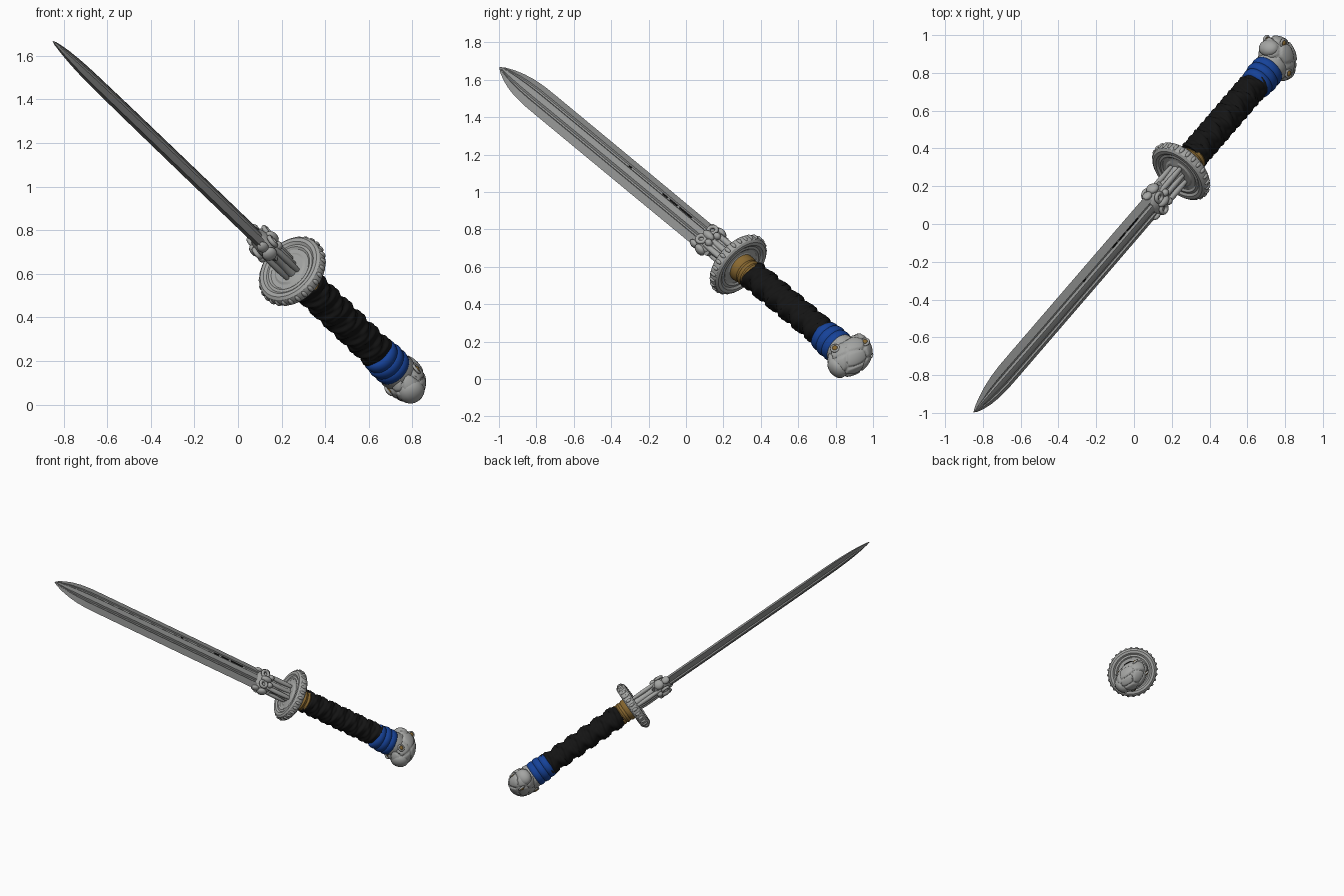
import bpy, math, random
from mathutils import Vector, Matrix

if "Cube" in bpy.data.objects:
    bpy.data.objects.remove(bpy.data.objects["Cube"])

random.seed(4)
TAU = 2 * math.pi

# Sword frame: local x = blade width, y = blade thickness, z = towards the tip
A = Vector((-0.553, -0.642, 0.531)).normalized()
U = Vector((0, 0.637, 0.771))
U = (U - A * U.dot(A)).normalized()
V = A.cross(U)
th = math.radians(22)
W = U * math.cos(th) + V * math.sin(th)
T = A.cross(W)
FRAME = Matrix((W, T, A)).transposed().to_4x4()
FRAME.translation = Vector((0.249, 0.279, 0.612))


def material(name, rgb):
    m = bpy.data.materials.new(name)
    m.diffuse_color = (*rgb, 1)
    m.use_nodes = True
    m.node_tree.nodes["Principled BSDF"].inputs["Base Color"].default_value = m.diffuse_color
    return m


STEEL = material("steel", (0.29, 0.295, 0.29))
SILVER = material("silver", (0.37, 0.375, 0.365))
BLACK = material("black_cord", (0.007, 0.007, 0.007))
BLUE = material("blue_cord", (0.008, 0.055, 0.32))
GOLD = material("gold", (0.25, 0.14, 0.03))


def skin(name, rings, mat, angle=40):
    """Join rings of points (same count) into a capped solid."""
    n = len(rings[0])
    verts = [p for r in rings for p in r]
    faces = [(i * n + j, i * n + (j + 1) % n, (i + 1) * n + (j + 1) % n, (i + 1) * n + j)
             for i in range(len(rings) - 1) for j in range(n)]
    faces += [tuple(reversed(range(n))), tuple(range(len(verts) - n, len(verts)))]
    me = bpy.data.meshes.new(name)
    me.from_pydata(verts, [], faces)
    me.materials.append(mat)
    ob = bpy.data.objects.new(name, me)
    bpy.context.collection.objects.link(ob)
    ob.matrix_world = FRAME
    finish(ob, angle)
    return ob


def finish(ob, angle):
    bpy.ops.object.select_all(action='DESELECT')
    ob.select_set(True)
    bpy.context.view_layer.objects.active = ob
    bpy.ops.object.shade_smooth_by_angle(angle=math.radians(angle))


def lathe(name, profile, mat, sx=1.0, sy=1.0, n=48, angle=40):
    """Turned part from (radius, z) pairs, listed from low z to high z."""
    return skin(name, [[(r * sx * math.cos(TAU * j / n), r * sy * math.sin(TAU * j / n), z)
                        for j in range(n)] for r, z in profile], mat, angle)


def blob(name, loc, scale, mat):
    """Small rounded lump."""
    rings = []
    for i in range(9):
        a = math.pi * (0.02 + 0.96 * i / 8)
        rings.append([(loc[0] + scale[0] * math.sin(a) * math.cos(TAU * j / 14),
                       loc[1] + scale[1] * math.sin(a) * math.sin(TAU * j / 14),
                       loc[2] - scale[2] * math.cos(a)) for j in range(14)])
    return skin(name, rings, mat, 60)


def torus(name, loc, major, minor, mat, turn):
    bpy.ops.mesh.primitive_torus_add(major_radius=major, minor_radius=minor,
                                     major_segments=20, minor_segments=8)
    ob = bpy.context.object
    ob.name = name
    ob.data.materials.append(mat)
    ob.matrix_world = FRAME @ Matrix.Translation(loc) @ turn
    finish(ob, 60)
    return ob


# Double-edged blade: bevels, a groove on each side of a raised mid ridge
half = [(0.083, 0.0), (0.05, 0.019), (0.043, 0.023), (0.036, 0.015), (0.026, 0.015),
        (0.018, 0.027), (0, 0.029)]
upper = half + [(-w, t) for w, t in half[-2::-1]]
section = upper + [(w, -t) for w, t in upper[-2:0:-1]]
rings = []
for z, kw, kt in [(0.17, 0.94, 1), (0.3, 0.96, 1), (0.8, 0.97, 1), (1.3, 0.97, 0.97), (1.6, 0.97, 0.9),
                  (1.7, 0.96, 0.85), (1.78, 0.88, 0.75), (1.85, 0.72, 0.62), (1.91, 0.5, 0.45),
                  (1.96, 0.24, 0.25), (1.985, 0.03, 0.04)]:
    rings.append([(w * kw, t * kt, z) for w, t in section])
skin("blade", rings, STEEL, 20)

# Dark slits lying in the groove
for z0, z1 in [(0.42, 0.52), (0.54, 0.6), (0.62, 0.66), (0.92, 0.94)]:
    skin("groove_slit", [[(x, y, z) for x, y in
         [(0.027, -0.019), (0.034, -0.019), (0.034, -0.013), (0.027, -0.013)]] for z in (z0, z1)], BLACK)

# Blade neck with side prongs between guard and blade
lathe("blade_neck", [(0.06, 0.0), (0.055, 0.05), (0.05, 0.12), (0.058, 0.2), (0.06, 0.27), (0.03, 0.31)],
      SILVER, 1.0, 0.6, 24)
for sx in (-1, 0, 1):
    for sy in (-1, 1):
        blob("neck_prong", (sx * 0.045, sy * 0.03, 0.12), (0.017, 0.015, 0.14), SILVER)

# Scrolled collar gripping the blade
lathe("collar", [(0.05, 0.17), (0.075, 0.2), (0.08, 0.235), (0.07, 0.27), (0.045, 0.3)],
      SILVER, 1.0, 0.6, 28)
for sx in (-1, 1):
    blob("collar_edge_curl", (sx * 0.075, 0, 0.23), (0.022, 0.035, 0.035), SILVER)
    blob("collar_edge_tip", (sx * 0.07, 0, 0.285), (0.018, 0.026, 0.03), SILVER)
    for sy in (-1, 1):
        torus("collar_scroll", (sx * 0.04, sy * 0.045, 0.25), 0.023, 0.011, SILVER,
              Matrix.Rotation(math.pi / 2, 4, 'X'))
        blob("collar_curl", (sx * 0.03, sy * 0.045, 0.2), (0.02, 0.022, 0.022), SILVER)
for sy in (-1, 1):
    blob("collar_crest", (0, sy * 0.05, 0.235), (0.022, 0.024, 0.04), SILVER)

# Disc guard with raised rim and stepped centre
face = [(0.002, 0.026), (0.075, 0.026), (0.085, 0.02), (0.105, 0.02), (0.115, 0.027),
        (0.128, 0.024), (0.14, 0.033), (0.158, 0.033), (0.17, 0.024), (0.175, 0.01)]
lathe("guard", [(r, -z) for r, z in face] + [(r, z) for r, z in face[::-1]],
      SILVER, 1.05, 0.97, 64, 30)
for i in range(28):
    a = TAU * i / 28
    blob("guard_rim_bead", (0.172 * 1.05 * math.cos(a), 0.172 * 0.97 * math.sin(a), 0),
         (0.011, 0.011, 0.02), SILVER)

# Gold collar under the guard
lathe("gold_collar", [(0.07, -0.125), (0.076, -0.115), (0.07, -0.1), (0.076, -0.085),
                      (0.07, -0.068), (0.078, -0.055), (0.078, -0.02)], GOLD)

# Criss-cross wrapped grip: two opposing helical ridges
rings = []
for i in range(97):
    z = -0.725 + 0.62 * i / 96
    ring = []
    for j in range(56):
        a = TAU * j / 56
        k = max(math.cos(2 * a + z * 58), math.cos(2 * a - z * 58))
        r = 0.071 + 0.011 * max(k, -0.2) + 0.002 * math.sin(z * 230 + 3 * a)
        ring.append((r * math.cos(a) + 0.006, r * math.sin(a), z))
    rings.append(ring)
skin("grip_wrap", rings, BLACK, 60)

# Blue cord bands, three rolls
for z, r in [(-0.728, 0.086), (-0.773, 0.091), (-0.818, 0.09)]:
    lathe("blue_band", [(r - 0.016, z - 0.029), (r - 0.004, z - 0.02), (r, z), (r - 0.004, z + 0.02),
                        (r - 0.016, z + 0.029)], BLUE, 1.03, 1.0, 40, 60)

# Pommel head: rounded, divided into shell plates by grooves
golden = math.pi * (3 - math.sqrt(5))
cells = []
for i in range(18):
    c = 1 - 2 * (i + 0.5) / 18
    s = math.sqrt(1 - c * c)
    p = Vector((s * math.cos(golden * i), s * math.sin(golden * i), c))
    cells.append((p + Vector([random.uniform(-0.15, 0.15) for _ in range(3)])).normalized())
rings = []
for i in range(49):
    b = math.pi * (0.01 + 0.98 * i / 48)
    ring = []
    for j in range(72):
        a = TAU * j / 72
        d = Vector((math.sin(b) * math.cos(a), math.sin(b) * math.sin(a), -math.cos(b)))
        near = sorted((d - c).length for c in cells)
        k = 0.92 + 0.09 * min(1, (near[1] - near[0]) / 0.16)
        ring.append((d.x * 0.13 * k + 0.004, d.y * 0.094 * k, -0.927 + d.z * 0.104 * k))
    rings.append(ring)
skin("pommel_head", rings, SILVER, 50)
lathe("pommel_neck", [(0.075, -0.9), (0.09, -0.87), (0.082, -0.83)], SILVER)
blob("pommel_snout", (-0.093, 0, -0.935), (0.045, 0.062, 0.062), SILVER)
blob("pommel_crest", (0.1, 0, -0.9), (0.042, 0.06, 0.05), SILVER)

# Gold eyes with raised sockets on both cheeks
for sy in (-1, 1):
    for x, y, z in [(-0.05, 0.083, -0.885), (0.098, 0.058, -0.955)]:
        blob("eye", (x, sy * y, z), (0.016, 0.012, 0.016), GOLD)
        torus("eye_socket", (x, sy * y, z), 0.02, 0.007, SILVER, Matrix.Rotation(math.pi / 2, 4, 'X'))
